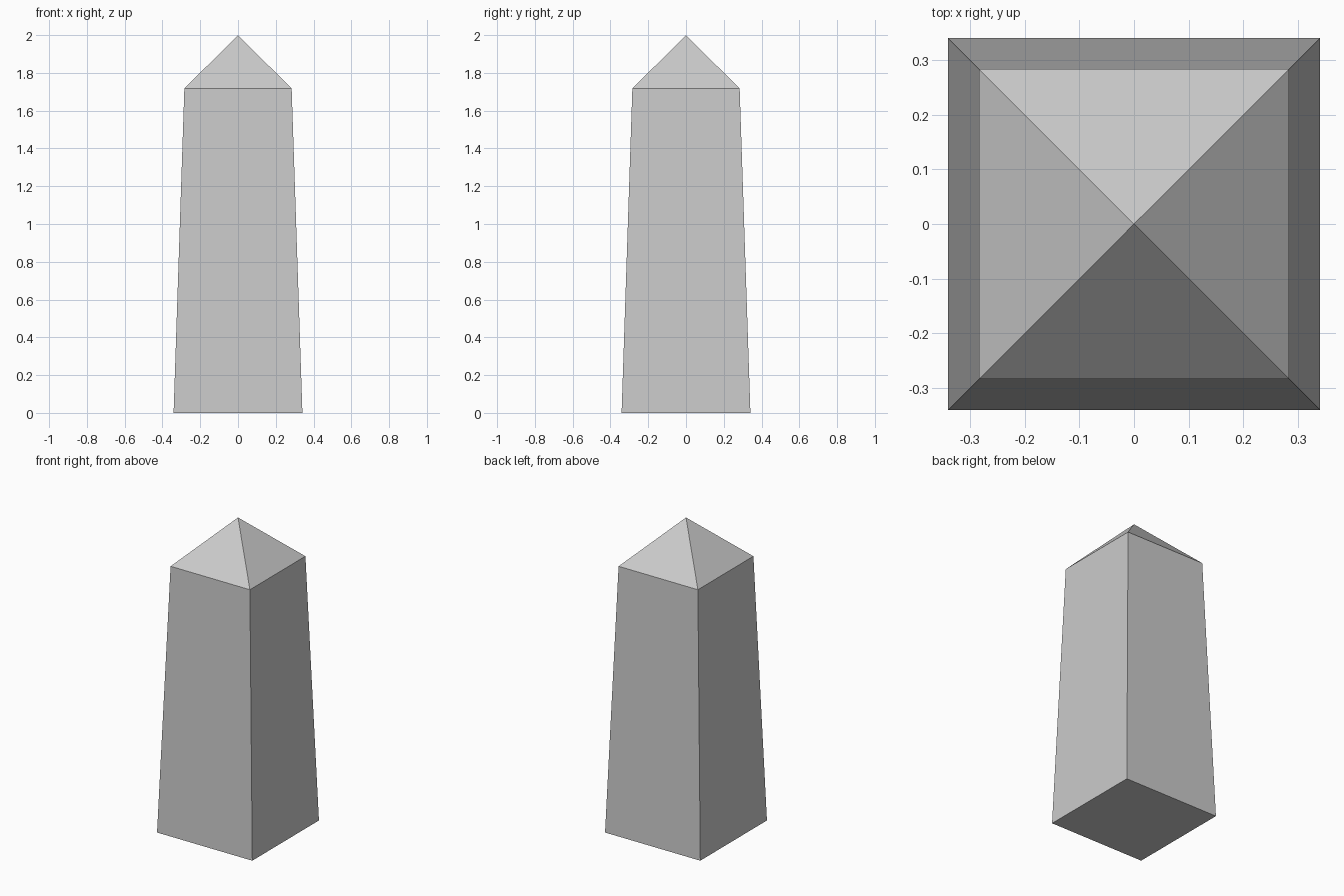
import bpy
import bmesh

if "Cube" in bpy.data.objects:
    bpy.data.objects.remove(bpy.data.objects["Cube"])

BASE_HALF = 0.341
SHOULDER_HALF = 0.284
SHOULDER_Z = 1.717
TOP_Z = 2.0


def square_ring(bm, half, z):
    corners = [(-1, -1), (1, -1), (1, 1), (-1, 1)]
    return [bm.verts.new((x * half, y * half, z)) for x, y in corners]


bm = bmesh.new()
base = square_ring(bm, BASE_HALF, 0)
shoulder = square_ring(bm, SHOULDER_HALF, SHOULDER_Z)
tip = bm.verts.new((0, 0, TOP_Z))

# Underside, tapered shaft and pyramid cap as one closed shell
bm.faces.new(base[::-1])
for i in range(4):
    j = (i + 1) % 4
    bm.faces.new((base[i], base[j], shoulder[j], shoulder[i]))
    bm.faces.new((shoulder[i], shoulder[j], tip))

mesh = bpy.data.meshes.new("obelisk")
bm.to_mesh(mesh)
bm.free()
bpy.context.collection.objects.link(bpy.data.objects.new("obelisk", mesh))
